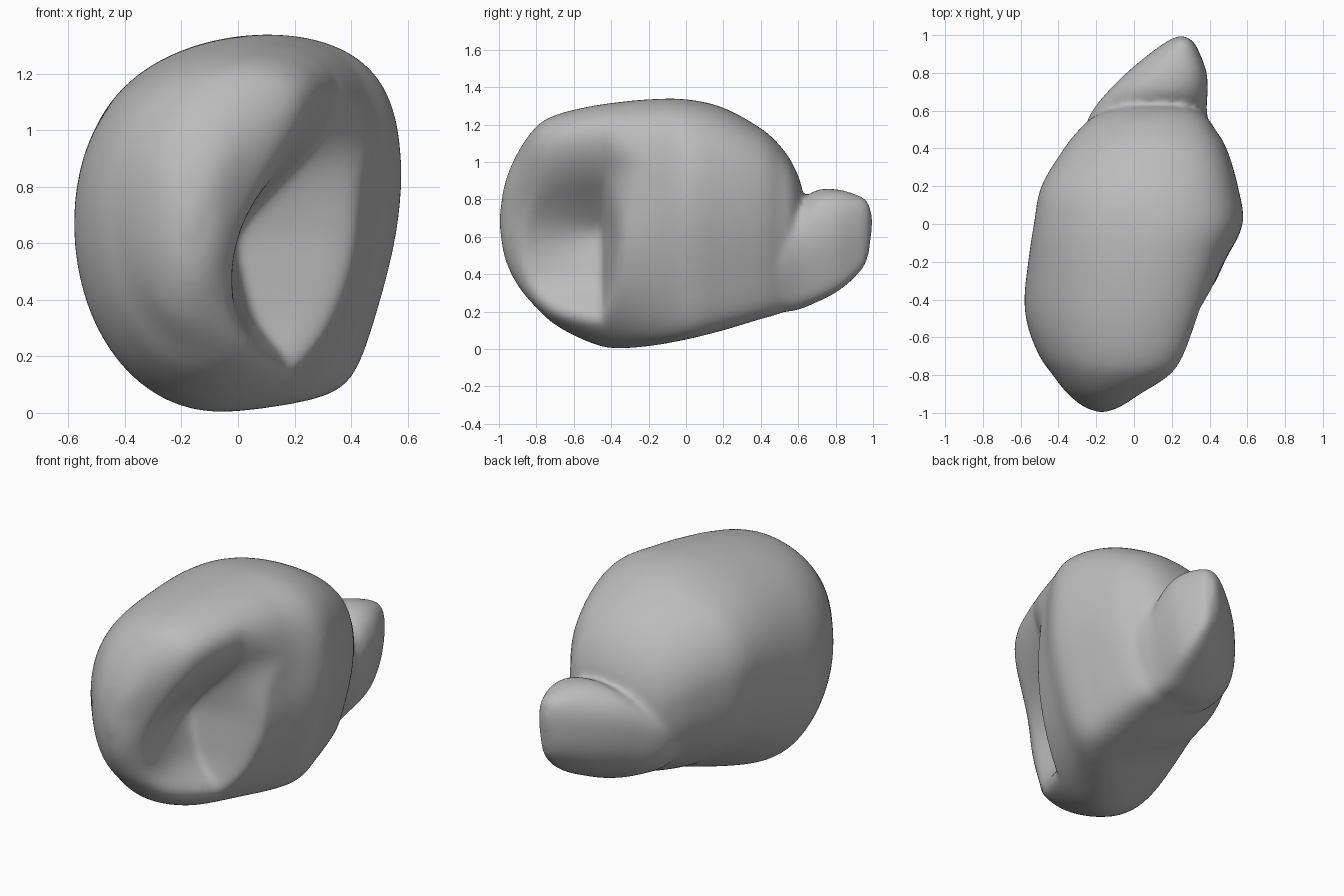
import bpy
import bmesh
import math

cube = bpy.data.objects.get("Cube")
if cube:
    bpy.data.objects.remove(cube, do_unlink=True)

SIDES, STEPS = 120, 10

# Sections along y: (y, x min, x max, z min, z max)
BODY = [
    (-1.0, -.17, -.17, .68, .68), (-.97, -.26, -.08, .49, .88),
    (-.9, -.35, .03, .34, 1.05), (-.8, -.43, .2, .22, 1.19),
    (-.7, -.5, .28, .13, 1.25), (-.55, -.56, .34, .05, 1.29),
    (-.4, -.58, .39, .005, 1.315), (-.2, -.56, .48, .015, 1.335),
    (0, -.53, .575, .05, 1.335), (.2, -.49, .55, .1, 1.29),
    (.4, -.37, .49, .16, 1.18), (.5, -.29, .43, .19, 1.09),
    (.57, -.21, .38, .25, .99), (.62, -.08, .28, .4, .86),
    (.64, .1, .1, .66, .66),
]
TAIL = [
    (.25, .1, .1, .45, .45), (.3, -.1, .3, .28, .6),
    (.4, -.24, .38, .19, .69), (.5, -.26, .4, .195, .74),
    (.6, -.22, .385, .21, .79), (.7, -.14, .39, .25, .85),
    (.8, -.04, .385, .3, .855), (.9, .08, .35, .38, .83),
    (.97, .18, .31, .48, .79), (1.0, .25, .25, .69, .69),
]


def smooth_rows(rows):
    """Catmull-Rom interpolation between the sections."""
    last = len(rows) - 1
    for i in range(last):
        quad = [rows[max(0, min(last, i + k))] for k in (-1, 0, 1, 2)]
        for s in range(STEPS):
            t = s / STEPS
            yield [b + .5 * t * (c - a + t * (2*a - 5*b + 4*c - d
                   + t * (3 * (b - c) + d - a)))
                   for a, b, c, d in zip(*quad)]
    yield rows[-1]


def smooth_min(a, b, k):
    h = max(k - abs(a - b), 0) / k
    return min(a, b) - h * h * k / 4


def ramp(value, start, end):
    t = max(0, min(1, (value - start) / (end - start)))
    return t * t * (3 - 2 * t)


def hollow(y, z):
    """Floor of the funnel in the +x side, with a steep wall behind it."""
    u, v = y + .45, z - .6
    r = math.sqrt(v * v + .004 + .4 * min(u, 0) ** 2)
    floor = -.01 + (r - .06) * (.63 + .35 * v / r)
    floor += 2 * max(0, -v - .2) ** 2
    if u < 0:
        return floor + .3 * u
    return floor + u * (4.5 - 3 * ramp(v, 0, .4))


def loft(bm, rows, carve=False):
    """Skin rounded rings whose keel swings to +x towards the back."""
    previous = None
    for y, x0, x1, z0, z1 in smooth_rows(rows):
        cx, w = (x0 + x1) / 2, max((x1 - x0) / 2, .001)
        back = ramp(y, -.5, .1)
        waist = (z0 + z1) / 2 + .12 * back * (z1 - z0)
        shoulder, keel = w * (.35 - .2 * back), w * .4 * back
        ring = []
        for i in range(SIDES):
            a = math.tau * i / SIDES
            c, s = math.cos(a), math.sin(a)
            if s > 0:
                x = cx + w * c + shoulder * s * s * (1 + c)
                z = waist + (z1 - waist) * s
            else:
                x = cx + w * c + keel * s ** 4
                z = waist + (waist - z0) * s
            if carve and c > -.5 and y < .3:
                blend = .12 + .2 * max(0, z - .6)
                x = smooth_min(x, hollow(y, z), blend)
            ring.append(bm.verts.new((x, y, z)))
        if previous:
            for i in range(SIDES):
                j = (i + 1) % SIDES
                bm.faces.new((previous[i], previous[j], ring[j], ring[i]))
        else:
            bm.faces.new(ring[::-1])
        previous = ring
    bm.faces.new(previous)


# Whorled body and tail, fused into one skin
bm = bmesh.new()
loft(bm, BODY, carve=True)
loft(bm, TAIL)
bmesh.ops.recalc_face_normals(bm, faces=bm.faces)
mesh = bpy.data.meshes.new("shell")
bm.to_mesh(mesh)
bm.free()
shell = bpy.data.objects.new("shell", mesh)
bpy.context.collection.objects.link(shell)

grey = bpy.data.materials.new("plain grey")
grey.use_nodes = True
colour = (.5, .5, .5, 1)
grey.diffuse_color = colour
grey.node_tree.nodes["Principled BSDF"].inputs["Base Color"].default_value = colour
mesh.materials.append(grey)

remesh = shell.modifiers.new("fuse", "REMESH")
remesh.mode = "VOXEL"
remesh.voxel_size = .016
remesh.use_smooth_shade = True
soften = shell.modifiers.new("soften", "SMOOTH")
soften.factor = .5
soften.iterations = 14
